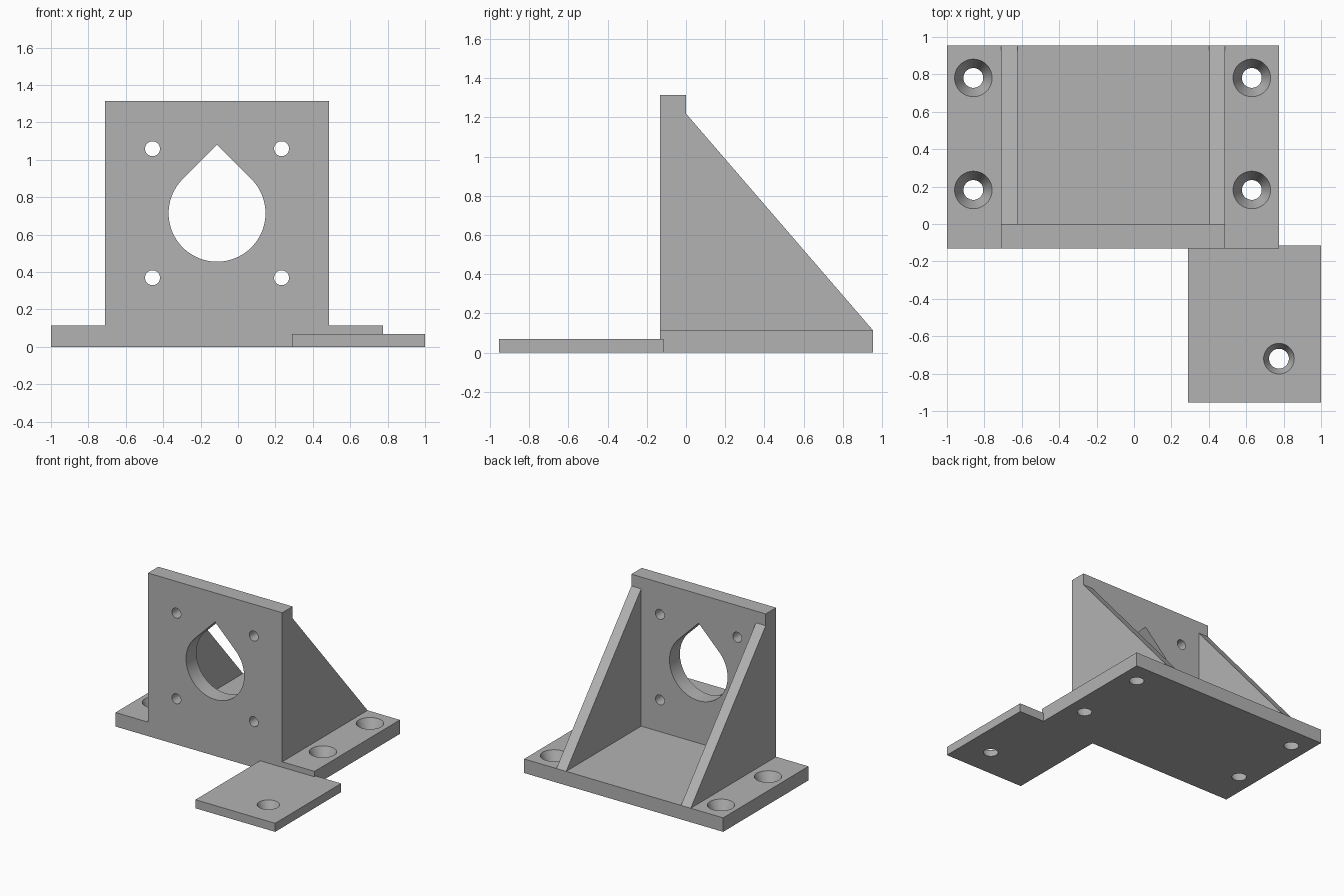
import bpy
import bmesh
import math
from mathutils import Vector

if "Cube" in bpy.data.objects:
    bpy.data.objects.remove(bpy.data.objects["Cube"], do_unlink=True)

grey = bpy.data.materials.new("plain grey")
grey.diffuse_color = (0.45, 0.45, 0.45, 1)
grey.use_nodes = True
grey.node_tree.nodes["Principled BSDF"].inputs["Base Color"].default_value = grey.diffuse_color

# Main levels shared by several parts
FRONT, WALL_BACK, BACK = -0.132, 0.0, 0.955
LEFT, RIGHT = -0.711, 0.487
BASE_TOP, TAB_TOP, WALL_TOP = 0.113, 0.069, 1.315
MID_X, MID_Z = (LEFT + RIGHT) / 2, 0.714


def add_object(name, bm):
    bmesh.ops.recalc_face_normals(bm, faces=bm.faces)
    mesh = bpy.data.meshes.new(name)
    bm.to_mesh(mesh)
    bm.free()
    mesh.materials.append(grey)
    obj = bpy.data.objects.new(name, mesh)
    bpy.context.collection.objects.link(obj)
    return obj


def prism(name, outline, axis, start, end):
    """Extrude a 2D outline along an axis (0 = x, 1 = y, 2 = z)."""
    bm = bmesh.new()
    verts = []
    for point in outline:
        co = list(point)
        co.insert(axis, start)
        verts.append(bm.verts.new(co))
    face = bm.faces.new(verts)
    moved = bmesh.ops.extrude_face_region(bm, geom=[face])["geom"]
    shift = Vector((0, 0, 0))
    shift[axis] = end - start
    bmesh.ops.translate(bm, vec=shift, verts=[v for v in moved if isinstance(v, bmesh.types.BMVert)])
    return add_object(name, bm)


def rect(x0, x1, y0, y1):
    return [(x0, y0), (x1, y0), (x1, y1), (x0, y1)]


def arc(cx, cy, radius, first=0, last=360, steps=48):
    count = steps if last - first == 360 else steps + 1
    angles = [math.radians(first + (last - first) * i / steps) for i in range(count)]
    return [(cx + radius * math.cos(a), cy + radius * math.sin(a)) for a in angles]


def tapered_hole(x, y):
    """Countersink that widens steadily upward from the underside."""
    low, high, slope = -0.05, 0.2, 0.42
    bm = bmesh.new()
    bmesh.ops.create_cone(bm, cap_ends=True, segments=48,
                          radius1=0.053 + slope * low, radius2=0.053 + slope * high, depth=high - low)
    bmesh.ops.translate(bm, vec=(x, y, (low + high) / 2), verts=bm.verts)
    return add_object("screw_hole_cutter", bm)


def combine(target, other, operation):
    mod = target.modifiers.new(operation.lower(), "BOOLEAN")
    mod.operation = operation
    mod.solver = "EXACT"
    mod.object = other
    bpy.context.view_layer.objects.active = target
    bpy.ops.object.modifier_apply(modifier=mod.name)
    bpy.data.objects.remove(other, do_unlink=True)


# Base plate, front tab and upright wall
bracket = prism("motor_bracket", rect(-1, 0.775, FRONT, BACK), 2, 0, BASE_TOP)
tab = prism("front_tab", rect(0.289, 1, -BACK, -0.114), 2, 0, TAB_TOP)
wall = prism("upright_wall", rect(LEFT, RIGHT, 0, WALL_TOP), 1, FRONT, WALL_BACK)
solids = [tab, wall]

# Sloping side gussets, running into the wall and base
gusset = [(FRONT, 0), (BACK, 0), (BACK, BASE_TOP), (WALL_BACK, 1.22), (FRONT, 1.22)]
for name, x0, x1 in (("right_gusset", LEFT, LEFT + 0.087), ("left_gusset", RIGHT - 0.087, RIGHT)):
    solids.append(prism(name, gusset, 0, x0, x1))
for solid in solids:
    combine(bracket, solid, "UNION")

# Teardrop opening and four bolt holes through the wall
radius = 0.259
teardrop = arc(MID_X, MID_Z, radius, 135, 405, 72) + [(MID_X, MID_Z + radius * math.sqrt(2))]
cutters = [prism("teardrop_cutter", teardrop, 1, FRONT - 0.1, WALL_BACK + 0.1)]
for sx in (-1, 1):
    for sz in (-1, 1):
        bolt = arc(MID_X + sx * 0.345, MID_Z + sz * 0.345, 0.04, steps=32)
        cutters.append(prism("bolt_hole_cutter", bolt, 1, FRONT - 0.1, WALL_BACK + 0.1))

# Countersunk screw holes in the base and tab
for x in (-0.859, 0.63):
    for y in (0.182, 0.781):
        cutters.append(tapered_hole(x, y))
cutters.append(tapered_hole(0.775, -0.72))
for cutter in cutters:
    combine(bracket, cutter, "DIFFERENCE")

# Merge coplanar faces and keep only real edges sharp
bm = bmesh.new()
bm.from_mesh(bracket.data)
bmesh.ops.remove_doubles(bm, verts=bm.verts, dist=0.0001)
bmesh.ops.dissolve_limit(bm, angle_limit=math.radians(0.5), verts=bm.verts, edges=bm.edges)
bm.to_mesh(bracket.data)
bm.free()
bpy.ops.object.select_all(action="DESELECT")
bracket.select_set(True)
bpy.context.view_layer.objects.active = bracket
bpy.ops.object.shade_smooth_by_angle(angle=math.radians(30))
